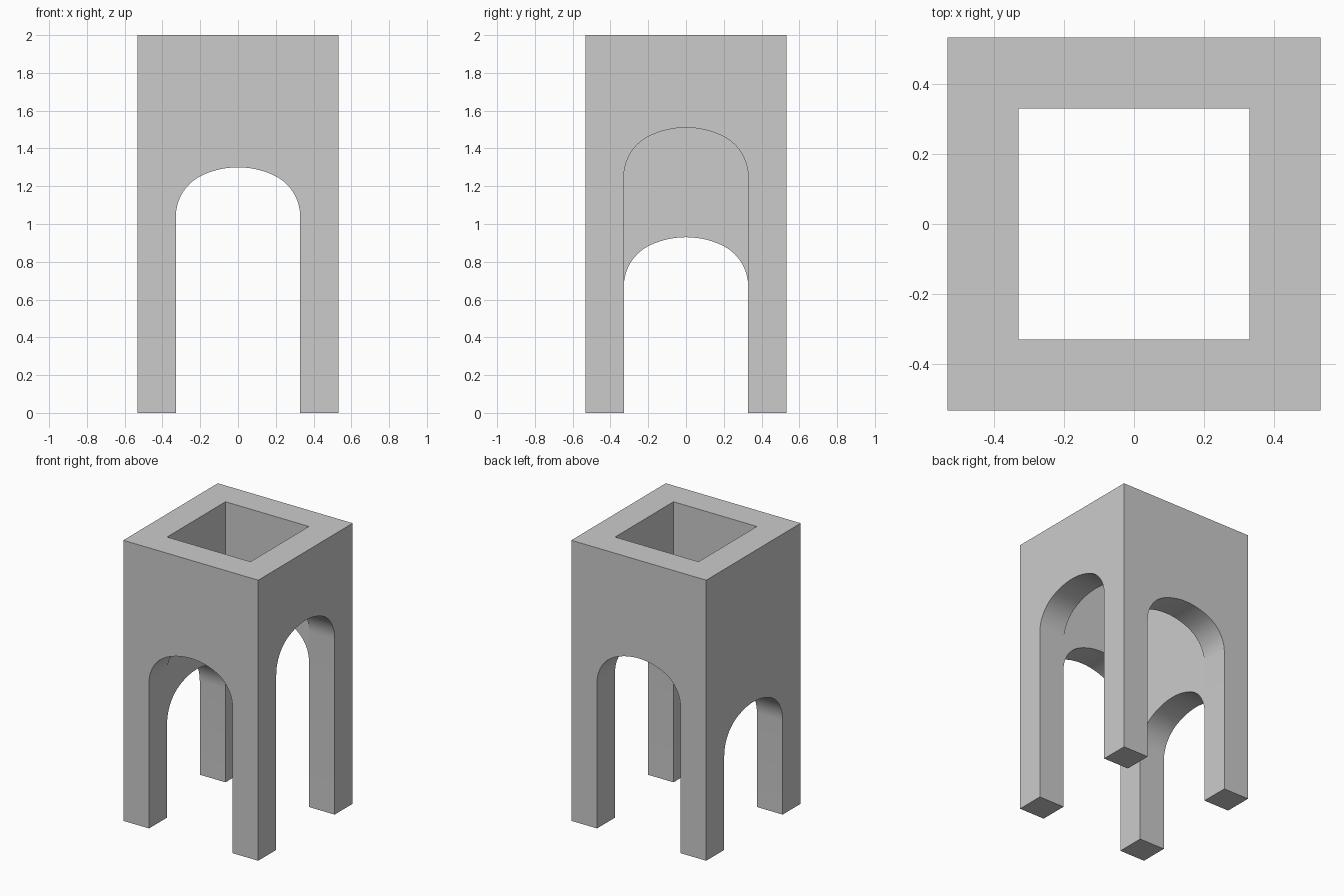
import bpy, bmesh
from math import asin, sin, cos, pi
from mathutils import Matrix, Vector

if "Cube" in bpy.data.objects:
    bpy.data.objects.remove(bpy.data.objects["Cube"])

OUT, INN, H = 0.532, 0.329, 2.0      # outer / inner half widths, height
RISE, R_SIDE = 0.26, 0.24            # arch rise and small shoulder radius
CROWNS = [1.30, 1.51, 1.30, 0.93]    # front, right, back, left


def arch(crown, n=10):
    """Three-centred arch, springing points included, left to right."""
    spring = crown - RISE
    off = INN - R_SIDE
    big = (off**2 + RISE**2 - R_SIDE**2) / (2 * (RISE - R_SIDE))
    t = asin(off / (big - R_SIDE))
    right = [(big * sin(t * k / n), crown - big + big * cos(t * k / n)) for k in range(n)]
    for k in range(n + 1):
        a = (pi / 2 - t) * (1 - k / n)
        right.append((off + R_SIDE * cos(a), spring + R_SIDE * sin(a)))
    return [(-x, z) for x, z in right[:0:-1]] + right


bm = bmesh.new()


def wall(turn, crown):
    rot = Matrix.Rotation(turn * pi / 2, 3, 'Z')

    def face(pts):
        return bm.faces.new([bm.verts.new(rot @ Vector(p)) for p in pts])

    curve = arch(crown)
    opening = [(-INN, 0)] + curve + [(INN, 0)]
    # outer face with the doorway cut out of it
    outer = [(-OUT, 0)] + opening + [(OUT, 0), (OUT, H), (-OUT, H)]
    face([(x, -OUT, z) for x, z in outer])
    # inner face above the arch
    inner = curve + [(INN, H), (-INN, H)]
    face([(x, -INN, z) for x, z in reversed(inner)])
    # jambs and underside of the arch
    for (x0, z0), (x1, z1) in zip(opening, opening[1:]):
        face([(x0, -OUT, z0), (x0, -INN, z0), (x1, -INN, z1), (x1, -OUT, z1)])
    # top rim and one foot
    face([(-OUT, -OUT, H), (OUT, -OUT, H), (INN, -INN, H), (-INN, -INN, H)])
    face([(-OUT, -OUT, 0), (-OUT, -INN, 0), (-INN, -INN, 0), (-INN, -OUT, 0)])


for turn, crown in enumerate(CROWNS):
    wall(turn, crown)

bmesh.ops.remove_doubles(bm, verts=bm.verts, dist=1e-5)
mesh = bpy.data.meshes.new("arched_tower")
bm.to_mesh(mesh)
bm.free()
tower = bpy.data.objects.new("arched_tower", mesh)
bpy.context.collection.objects.link(tower)
bpy.context.view_layer.objects.active = tower
tower.select_set(True)
bpy.ops.object.shade_smooth_by_angle()
